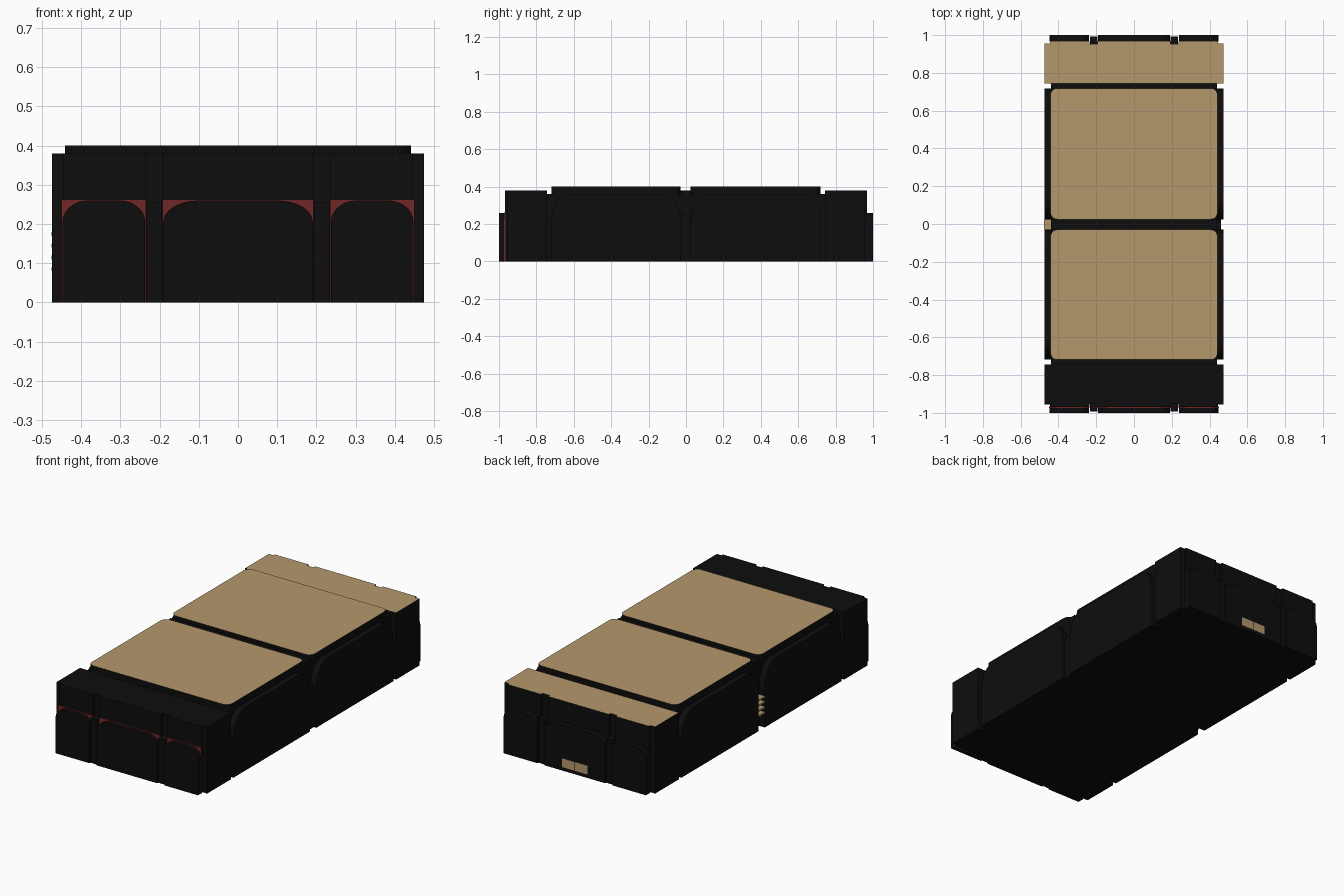
import bpy, bmesh, math

if "Cube" in bpy.data.objects:
    bpy.data.objects.remove(bpy.data.objects["Cube"])


def mat(name, c):
    m = bpy.data.materials.new(name)
    m.diffuse_color = (*c, 1)
    m.use_nodes = True
    m.node_tree.nodes["Principled BSDF"].inputs["Base Color"].default_value = m.diffuse_color
    return m


BLACK = mat("black", (0.004, 0.004, 0.004))
TAN = mat("tan", (0.456, 0.314, 0.150))
RED = mat("dark red", (0.17, 0.02, 0.02))


def prism(name, outline, axis, a, b, material=BLACK, top=None):
    """Extrude a 2D outline along an axis; optional other colour on top faces."""
    place = {'x': lambda u, v, w: (w, u, v),
             'y': lambda u, v, w: (u, w, v),
             'z': lambda u, v, w: (u, v, w)}[axis]
    bm = bmesh.new()
    lo = [bm.verts.new(place(u, v, a)) for u, v in outline]
    hi = [bm.verts.new(place(u, v, b)) for u, v in outline]
    n = len(outline)
    bm.faces.new(lo)
    bm.faces.new(hi)
    for i in range(n):
        j = (i + 1) % n
        bm.faces.new((lo[i], lo[j], hi[j], hi[i]))
    bmesh.ops.recalc_face_normals(bm, faces=bm.faces)
    bm.normal_update()
    if top:
        for f in bm.faces:
            f.material_index = int(f.normal.z > 0.9)
    me = bpy.data.meshes.new(name)
    bm.to_mesh(me)
    bm.free()
    me.materials.append(material)
    if top:
        me.materials.append(top)
    ob = bpy.data.objects.new(name, me)
    bpy.context.collection.objects.link(ob)
    return ob


def rect(u0, u1, v0, v1):
    return [(u0, v0), (u1, v0), (u1, v1), (u0, v1)]


def corner(cu, cv, ru, rv, start, n=8):
    return [(cu + ru * math.cos(math.radians(start + 90 * i / n)),
             cv + rv * math.sin(math.radians(start + 90 * i / n))) for i in range(n + 1)]


def arch(u0, u1, h, ru, rv):
    """Flat-topped arch standing on zero height."""
    return ([(u0, 0), (u1, 0)] + corner(u1 - ru, h - rv, ru, rv, 0)
            + corner(u0 + ru, h - rv, ru, rv, 90))


def rounded(u0, u1, v0, v1, r):
    return (corner(u1 - r, v1 - r, r, r, 0, 5) + corner(u0 + r, v1 - r, r, r, 90, 5)
            + corner(u0 + r, v0 + r, r, r, 180, 5) + corner(u1 - r, v0 + r, r, r, 270, 5))


# Core of the box and the low rib between the roof plates
prism("core_body", rect(-0.44, 0.44, -0.76, 0.76), 'z', 0, 0.36)
prism("middle_rib", rect(-0.44, 0.44, -0.03, 0.025), 'z', 0.35, 0.38)

# Two raised roof plates with tan tops
for label, y0, y1 in (("front", -0.718, -0.03), ("rear", 0.025, 0.718)):
    prism(label + "_roof_plate", rounded(-0.442, 0.442, y0, y1, 0.035), 'z', 0.35, 0.40, BLACK, TAN)

# Arched end bays: (left edge, right edge, corner width)
bays = ((-0.45, -0.235, 0.065), (-0.193, 0.193, 0.09), (0.235, 0.45, 0.065))

for label, s in (("front", -1), ("rear", 1)):
    # End block with stepped corners and two vertical grooves
    half = [(0.475, 0.743), (0.475, 0.955), (0.445, 0.955), (0.445, 0.968),
            (0.235, 0.968), (0.235, 0.953), (0.192, 0.953), (0.192, 0.968)]
    outline = half + [(-x, y) for x, y in reversed(half)]
    prism(label + "_end_block", [(x, s * y) for x, y in outline], 'z', 0, 0.38,
          BLACK, TAN if s > 0 else None)
    # Arched panels, with red backing plates on the front
    for i, (x0, x1, r) in enumerate(bays):
        prism(f"{label}_arch_panel_{i}", arch(x0 + 0.002, x1 - 0.002, 0.26, r, 0.055),
              'y', s * 0.965, s * 1.0)
        if s < 0:
            prism(f"front_red_backing_{i}", rect(x0, x1, 0, 0.262), 'y', -0.965, -0.974, RED)
    # Posts in the grooves
    for x in (-0.214, 0.214):
        prism(label + "_groove_post", rect(x - 0.02, x + 0.02, 0, 0.255), 'y', s * 0.95, s * 0.992)

# Arched panels on both long sides
for label, s in (("left", -1), ("right", 1)):
    for end, y0, y1 in (("front", -0.718, -0.03), ("rear", 0.025, 0.718)):
        prism(f"{label}_{end}_side_panel", arch(y0, y1, 0.36, 0.10, 0.13), 'x', s * 0.43, s * 0.475)
# Plain strip in the right middle gap
prism("right_gap_strip", rect(-0.03, 0.025, 0, 0.25), 'x', 0.43, 0.46)

# Tan rungs in the left middle gap
for i in range(4):
    z = 0.08 + 0.03 * i
    prism(f"side_rung_{i}", rect(-0.03, 0.025, z, z + 0.009), 'x', -0.476, -0.43, TAN)

# Small tan double plate low on the rear
for s in (-1, 1):
    prism("rear_tan_plate", rect(min(s * 0.002, s * 0.08), max(s * 0.002, s * 0.08), 0.02, 0.07),
          'y', 0.996, 1.001, TAN)
